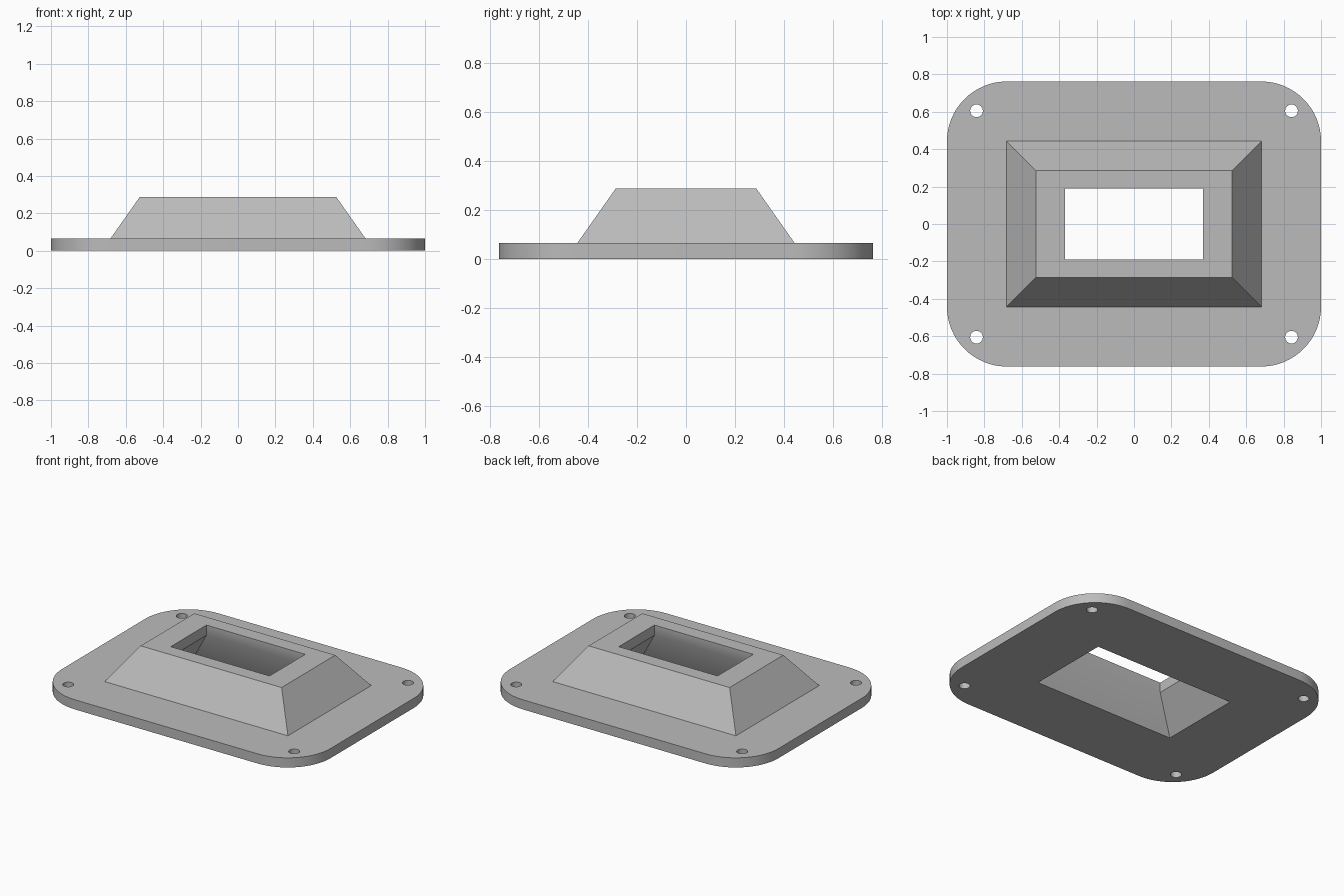
import bpy, bmesh
from math import sin, cos, pi, radians

cube = bpy.data.objects.get("Cube")
if cube:
    bpy.data.objects.remove(cube, do_unlink=True)

# Main sizes (half extents and heights)
PLATE, RADIUS, PLATE_TOP = (1.0, 0.762), 0.32, 0.065
HOOD_BASE, HOOD_TOP, TOP_Z = (0.682, 0.443), (0.525, 0.286), 0.288
MOUTH, THROAT, THROAT_Z = (0.525, 0.286), (0.368, 0.19), 0.22
HOLE, HOLE_RADIUS = (0.842, 0.605), 0.034

bm = bmesh.new()


def rectangle(half):
    x, y = half
    return [(x, y), (-x, y), (-x, -y), (x, -y)]


def rounded_rectangle(half, r, steps=16):
    points = []
    for i, (x, y) in enumerate(rectangle((half[0] - r, half[1] - r))):
        for s in range(steps + 1):
            a = (i + s / steps) * pi / 2
            points.append((x + r * cos(a), y + r * sin(a)))
    return points


def circle(centre, r, steps=24):
    return [(centre[0] + r * cos(2 * pi * s / steps),
             centre[1] + r * sin(2 * pi * s / steps)) for s in range(steps)]


def ring(points, z):
    verts = [bm.verts.new((x, y, z)) for x, y in points]
    for a, b in zip(verts, verts[1:] + verts[:1]):
        bm.edges.new((a, b))
    return verts


def wall(a, b):
    for i in range(len(a)):
        j = (i + 1) % len(a)
        bm.faces.new((a[i], a[j], b[j], b[i]))


def flat_fill(rings):
    edges = [bm.edges.get((a, b)) for r in rings
             for a, b in zip(r, r[1:] + r[:1])]
    bmesh.ops.triangle_fill(bm, edges=edges, use_beauty=True, normal=(0, 0, 1))


# Plate outline and screw holes, each a pair of lower and upper rings
outlines = [rounded_rectangle(PLATE, RADIUS)]
outlines += [circle(c, HOLE_RADIUS) for c in rectangle(HOLE)]
pairs = [(ring(o, 0), ring(o, PLATE_TOP)) for o in outlines]
for low, high in pairs:
    wall(low, high)

# Hollow hood: up the outside, over the rim, down the flared throat
hood = [ring(rectangle(half), z) for half, z in (
    (HOOD_BASE, PLATE_TOP), (HOOD_TOP, TOP_Z), (THROAT, TOP_Z),
    (THROAT, THROAT_Z), (MOUTH, 0))]
for a, b in zip(hood, hood[1:]):
    wall(a, b)

# Top and underside of the plate around the openings
flat_fill([high for low, high in pairs] + [hood[0]])
flat_fill([low for low, high in pairs] + [hood[-1]])
bmesh.ops.recalc_face_normals(bm, faces=bm.faces)

mesh = bpy.data.meshes.new("flanged_hood")
bm.to_mesh(mesh)
bm.free()
hood_object = bpy.data.objects.new("flanged_hood", mesh)
bpy.context.collection.objects.link(hood_object)

# Plain grey finish
grey = bpy.data.materials.new("grey")
grey.use_nodes = True
colour = (0.5, 0.5, 0.5, 1)
grey.diffuse_color = colour
grey.node_tree.nodes["Principled BSDF"].inputs["Base Color"].default_value = colour
mesh.materials.append(grey)

bpy.ops.object.select_all(action="DESELECT")
hood_object.select_set(True)
bpy.context.view_layer.objects.active = hood_object
bpy.ops.object.shade_smooth_by_angle(angle=radians(30))
